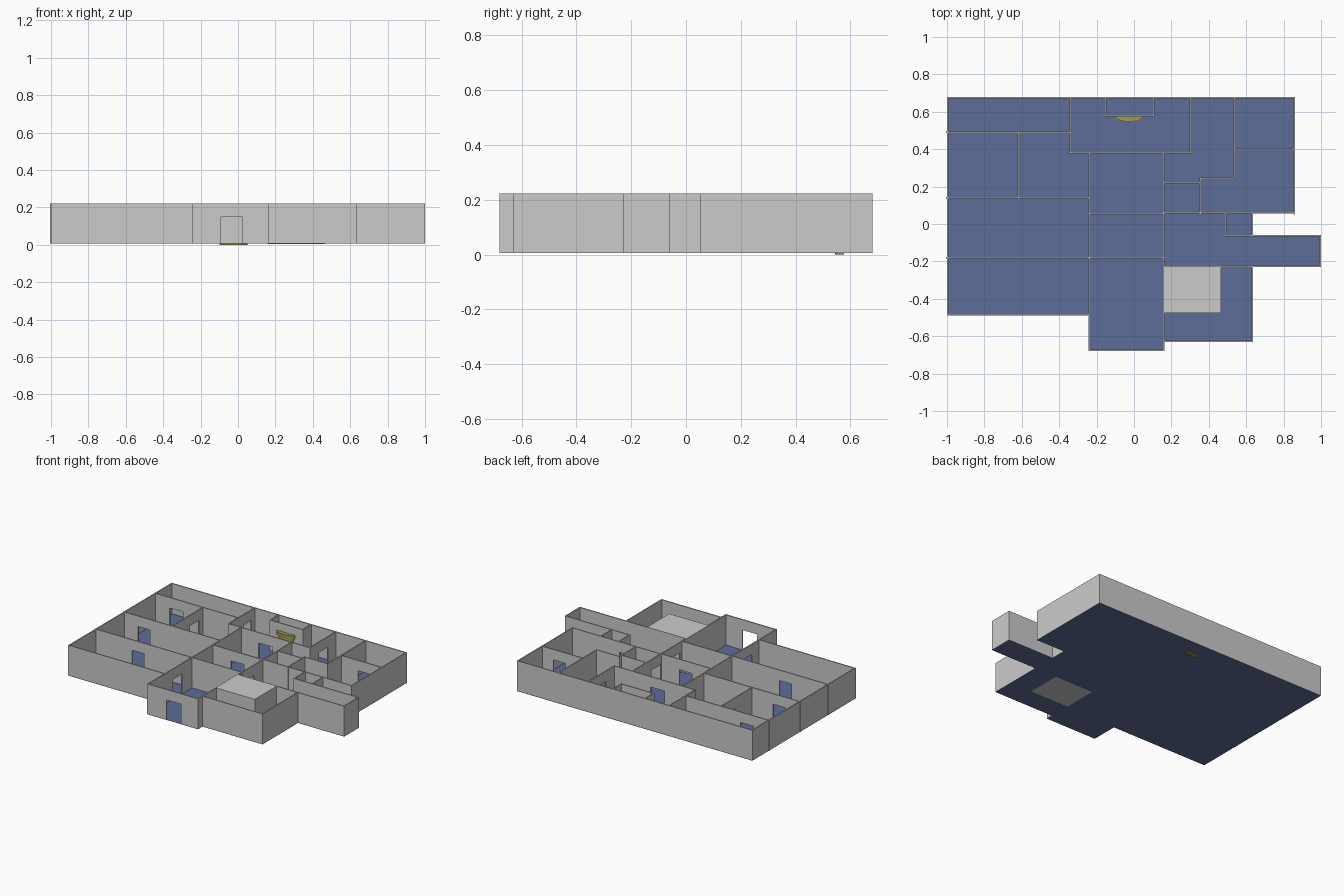
import bpy, bmesh, math
from mathutils import Matrix

if "Cube" in bpy.data.objects:
    bpy.data.objects.remove(bpy.data.objects["Cube"])

FLOOR, TOP, T, DOOR = 0.005, 0.222, 0.008, 0.148


def material(name, rgb):
    m = bpy.data.materials.new(name)
    m.diffuse_color = (*rgb, 1)
    m.use_nodes = True
    m.node_tree.nodes["Principled BSDF"].inputs["Base Color"].default_value = m.diffuse_color
    return m


def finish(name, bm, mat=None):
    bmesh.ops.recalc_face_normals(bm, faces=bm.faces[:])
    me = bpy.data.meshes.new(name)
    bm.to_mesh(me)
    bm.free()
    ob = bpy.data.objects.new(name, me)
    bpy.context.collection.objects.link(ob)
    if mat:
        me.materials.append(mat)
    return ob


def box(bm, x0, y0, z0, x1, y1, z1):
    mid = Matrix.Translation(((x0 + x1) / 2, (y0 + y1) / 2, (z0 + z1) / 2))
    bmesh.ops.create_cube(bm, size=1, matrix=mid @ Matrix.Diagonal((x1 - x0, y1 - y0, z1 - z0, 1)))


def wall(name, axis, pos, a, b, door=None):
    """Wall along an axis at a fixed position, with an optional doorway."""
    bm = bmesh.new()

    def piece(s, e, z0):
        h = T / 2
        if axis == 'x':
            box(bm, s, pos - h, z0, e, pos + h, TOP)
        else:
            box(bm, pos - h, s, z0, pos + h, e, TOP)

    a, b = a - T / 2, b + T / 2
    low = FLOOR + 0.001
    if door:
        piece(a, door[0], low)
        piece(door[0], door[1], DOOR)
        piece(door[1], b, low)
    else:
        piece(a, b, low)
    finish(name, bm)


blue = material("floor_blue", (0.11, 0.155, 0.315))
gold = material("hearth_gold", (0.36, 0.33, 0.09))

# Floor slabs, leaving out the solid block's footprint
bm = bmesh.new()
for x0, y0, x1, y1 in [(-1, -.488, -.24, .68), (-.24, -.68, .16, .68),
                       (.16, .055, .86, .68), (.16, -.06, .635, .055),
                       (.16, -.23, 1, -.06), (.465, -.475, .635, -.23),
                       (.16, -.63, .635, -.475)]:
    bm.faces.new([bm.verts.new((x, y, FLOOR)) for x, y in
                  ((x0, y0), (x1, y0), (x1, y1), (x0, y1))])
finish("floor", bm, blue)

# Outer walls
wall("back_wall", 'x', .676, -.996, .856)
wall("left_wall", 'y', -.996, -.484, .676)
wall("left_front_wall", 'x', -.484, -.996, -.24)
wall("entrance_wall", 'x', -.676, -.236, .156, (-.09, .025))
wall("garage_front_wall", 'x', -.626, .16, .631)
wall("garage_right_wall", 'y', .631, -.626, -.226)
wall("annex_front_wall", 'x', -.226, .465, .996)
wall("annex_right_wall", 'y', .996, -.226, -.064)
wall("annex_back_wall", 'x', -.064, .49, .996)
wall("closet_right_wall", 'y', .631, -.064, .055)
wall("right_wall", 'y', .856, .055, .676)

# Inner walls, left wing
wall("store_wall", 'x', .49, -1, -.34, (-.88, -.775))
wall("left_divider", 'y', -.62, .14, .49, (.34, .44))
wall("bedroom_wall", 'x', .14, -1, -.24, (-.885, -.79))
wall("lounge_wall", 'x', -.18, -1, .16, (-.71, -.615))
wall("lounge_side_wall", 'y', -.238, -.676, -.18, (-.40, -.295))
wall("hall_left_wall", 'y', -.238, -.18, .38)

# Inner walls, middle
bm = bmesh.new()
box(bm, -.09, -.18 - T, DOOR, -.089, -.18, DOOR + .001)
bm.free()
wall("hearth_room_left", 'y', -.34, .38, .676, (.54, .635))
wall("hearth_room_front", 'x', .38, -.34, .30, (-.10, .01))
wall("hearth_room_right", 'y', .30, .38, .676, (.48, .58))
wall("hall_divider", 'x', .055, -.24, .16, (-.09, .01))
wall("chimney_left", 'y', -.15, .58, .676)
wall("chimney_right", 'y', .105, .58, .676)
wall("chimney_front", 'x', .58, -.15, .105)
wall("entrance_right_wall", 'y', .158, -.676, -.18)
wall("corridor_wall", 'y', .158, -.18, .055, (-.15, -.05))
wall("hall_right_wall", 'y', .158, .055, .38, (.07, .17))

# Inner walls, right wing
wall("right_wing_front", 'x', .059, .16, .856, (.40, .48))
wall("bath_back", 'x', .22, .16, .355)
wall("bath_right", 'y', .355, .055, .245)
wall("passage_back", 'x', .245, .355, .535)
wall("right_divider", 'y', .535, .245, .676)
wall("right_room_wall", 'x', .40, .535, .856, (.67, .765))
wall("closet_left_wall", 'y', .49, -.064, .055, (-.045, .04))

# Solid block beside the entrance
bm = bmesh.new()
box(bm, .158, -.475, FLOOR, .465, -.225, TOP)
finish("solid_block", bm)


# Bow-fronted fireplace in stacked tiers
def bow(name, half, depth, z0, z1):
    bm = bmesh.new()
    pts = [(-.025 - half * math.cos(math.pi * i / 8),
            .576 - depth * math.sin(math.pi * i / 8)) for i in range(9)]
    f = bm.faces.new([bm.verts.new((x, y, z0)) for x, y in pts])
    r = bmesh.ops.extrude_face_region(bm, geom=[f])
    bmesh.ops.translate(bm, vec=(0, 0, z1 - z0),
                        verts=[v for v in r['geom'] if isinstance(v, bmesh.types.BMVert)])
    finish(name, bm, gold)


bow("hearth_base", .075, .032, 0, .012)
bow("hearth_body", .060, .024, .012, .14)
bow("hearth_mantel", .072, .030, .14, .165)
